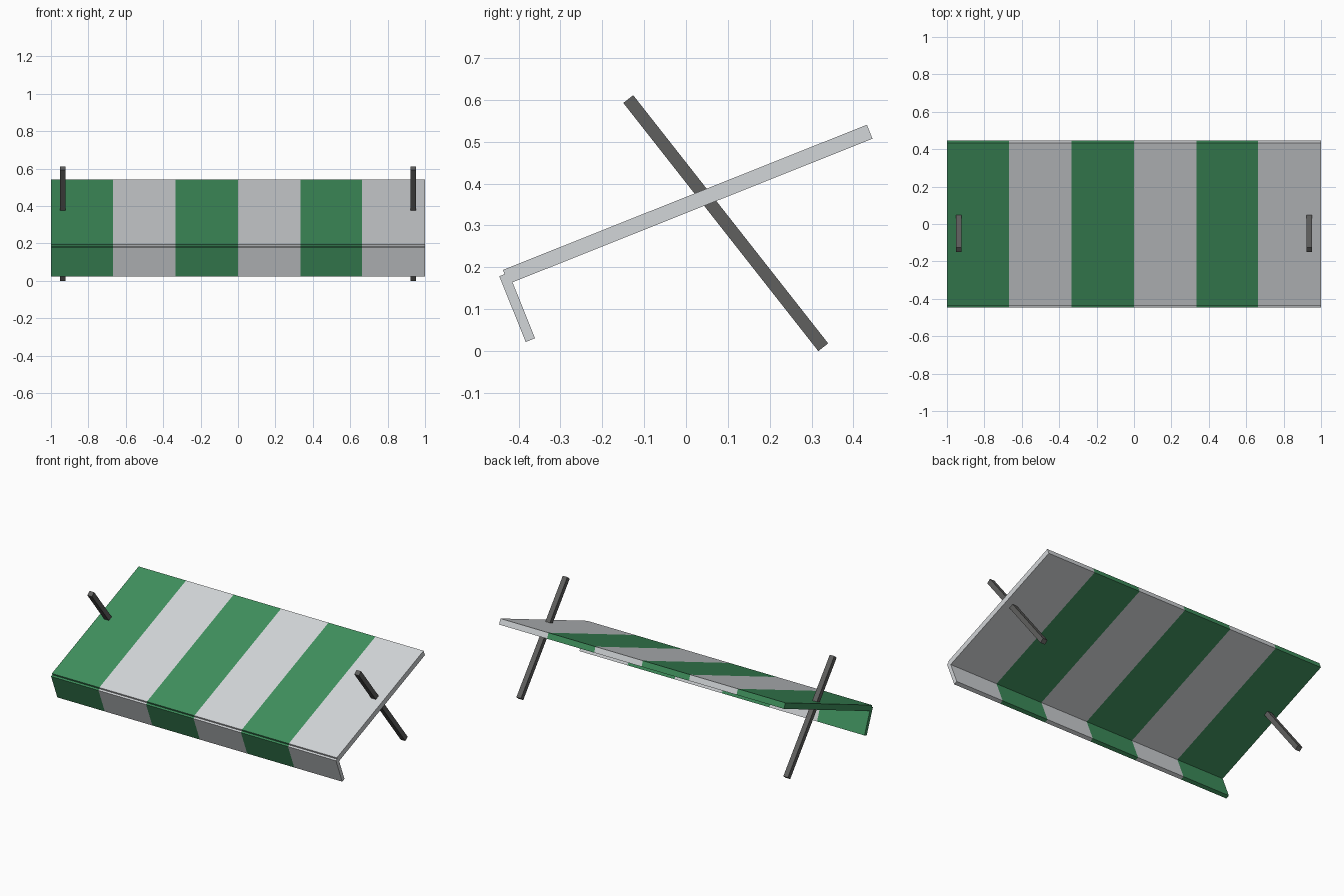
import bpy
import bmesh
from mathutils import Vector

cube = bpy.data.objects.get("Cube")
if cube:
    bpy.data.objects.remove(cube, do_unlink=True)


def make_material(name, color):
    mat = bpy.data.materials.new(name)
    mat.use_nodes = True
    mat.diffuse_color = (*color, 1)
    mat.node_tree.nodes["Principled BSDF"].inputs["Base Color"].default_value = (*color, 1)
    return mat


green = make_material("canvas_green", (0.05, 0.28, 0.11))
grey = make_material("canvas_light_grey", (0.65, 0.67, 0.69))
dark = make_material("metal_dark_grey", (0.115, 0.115, 0.112))

STRIPES = [-1, -0.667, -0.333, 0, 0.333, 0.663, 1]


def make_slab(name, start, end, thickness, stations, materials):
    """Sweep a rectangular (y, z) section along x; start-end is its centre line."""
    a, b = Vector(start), Vector(end)
    d = (b - a).normalized()
    n = Vector((-d.y, d.x)) * thickness / 2
    section = [a + n, b + n, b - n, a - n]
    bm = bmesh.new()
    rings = [[bm.verts.new((x, p.x, p.y)) for p in section] for x in stations]
    for i in range(len(rings) - 1):
        for j in range(4):
            k = (j + 1) % 4
            face = bm.faces.new((rings[i][j], rings[i][k], rings[i + 1][k], rings[i + 1][j]))
            face.material_index = i % len(materials)
    # End caps share the colour of the stripe they close
    bm.faces.new(rings[0]).material_index = 0
    bm.faces.new(rings[-1]).material_index = (len(rings) - 2) % len(materials)
    bmesh.ops.recalc_face_normals(bm, faces=bm.faces)
    mesh = bpy.data.meshes.new(name)
    bm.to_mesh(mesh)
    bm.free()
    for mat in materials:
        mesh.materials.append(mat)
    obj = bpy.data.objects.new(name, mesh)
    bpy.context.collection.objects.link(obj)
    return obj


# Sloping striped canopy and the flap hanging from its front edge
make_slab("canopy", (-0.431, 0.177), (0.439, 0.524), 0.036, STRIPES, [green, grey])
make_slab("front_flap", (-0.435, 0.183), (-0.372, 0.026), 0.024, STRIPES, [green, grey])

# Square support rods passing through the canopy near each end
for side, x in (("left", 0.937), ("right", -0.937)):
    make_slab(side + "_support_rod", (-0.138, 0.602), (0.328, 0.009), 0.03,
              [x - 0.016, x + 0.016], [dark])
